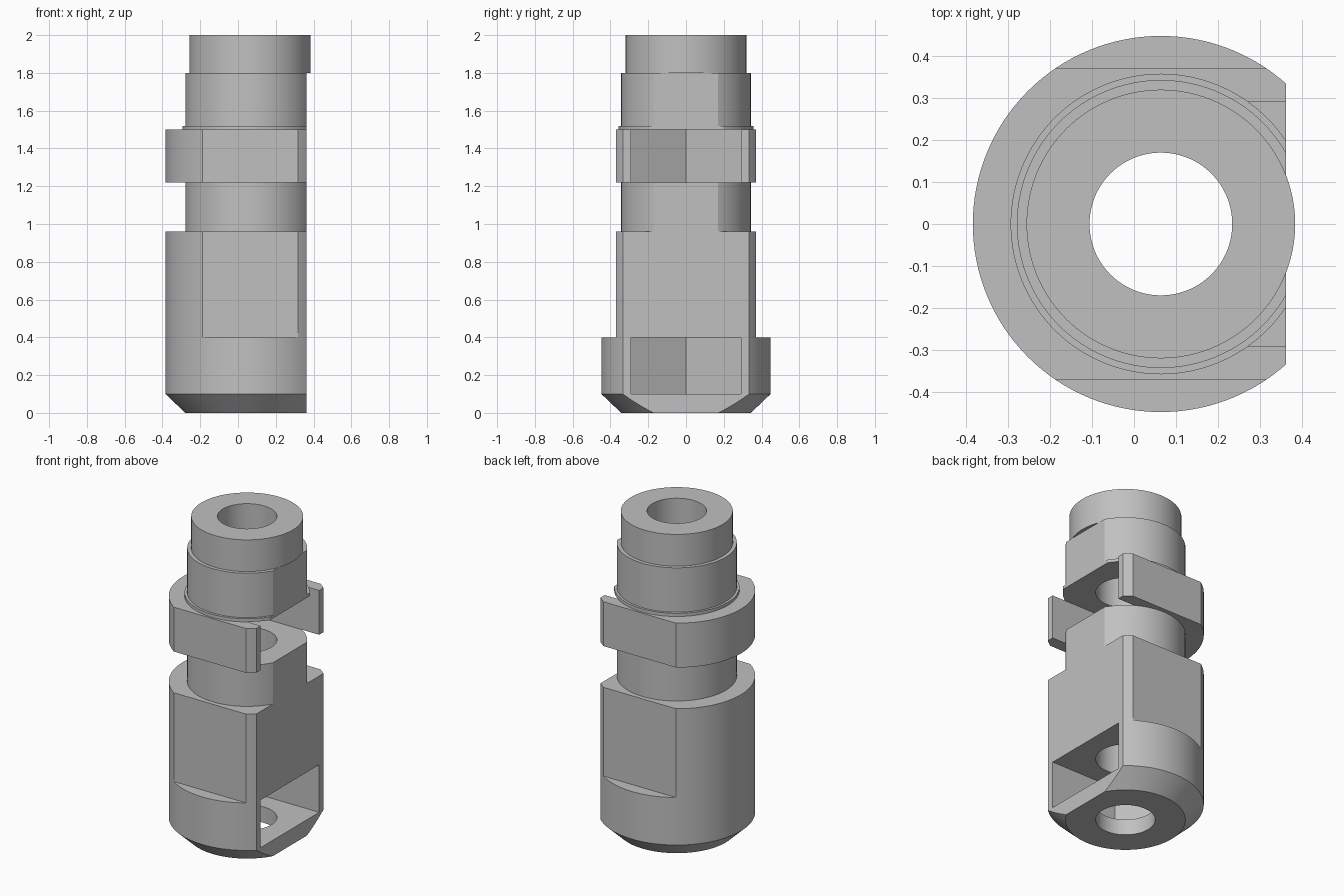
import bpy
import bmesh
from math import cos, sin, pi, radians

if "Cube" in bpy.data.objects:
    bpy.data.objects.remove(bpy.data.objects["Cube"], do_unlink=True)

AXIS_X = 0.064      # turning axis
CUT_X = 0.362       # flat side face
BODY_R, NECK_R, CAP_R, BORE_R = 0.448, 0.343, 0.32, 0.17
FLAT_Y = 0.37       # wrench flats
POCKET_Y = 0.292    # half width of the nut pockets
SEGMENTS = 128

grey = bpy.data.materials.new("plain_grey")
grey.use_nodes = True
colour = (0.53, 0.53, 0.53, 1)
grey.diffuse_color = colour
grey.node_tree.nodes["Principled BSDF"].inputs["Base Color"].default_value = colour


def make_object(name, bm):
    bmesh.ops.recalc_face_normals(bm, faces=bm.faces)
    mesh = bpy.data.meshes.new(name)
    bm.to_mesh(mesh)
    bm.free()
    mesh.materials.append(grey)
    obj = bpy.data.objects.new(name, mesh)
    bpy.context.collection.objects.link(obj)
    return obj


def lathe(name, profile):
    """Turn a closed (radius, z) profile about the axis."""
    bm = bmesh.new()
    rings = []
    for i in range(SEGMENTS):
        a = 2 * pi * i / SEGMENTS
        rings.append([bm.verts.new((AXIS_X + r * cos(a), r * sin(a), z)) for r, z in profile])
    n = len(profile)
    for i, ring in enumerate(rings):
        after = rings[(i + 1) % SEGMENTS]
        for j in range(n):
            k = (j + 1) % n
            bm.faces.new((ring[j], after[j], after[k], ring[k]))
    return make_object(name, bm)


def prism(name, outline, z0, z1):
    """Extrude an (x, y) outline from z0 to z1."""
    bm = bmesh.new()
    face = bm.faces.new([bm.verts.new((x, y, z0)) for x, y in outline])
    top = bmesh.ops.extrude_face_region(bm, geom=[face])["geom"]
    moved = [v for v in top if isinstance(v, bmesh.types.BMVert)]
    bmesh.ops.translate(bm, verts=moved, vec=(0, 0, z1 - z0))
    return make_object(name, bm)


def box(name, x0, x1, y0, y1, z0, z1):
    return prism(name, [(x0, y0), (x1, y0), (x1, y1), (x0, y1)], z0, z1)


def cut(target, cutter):
    cutter.hide_render = True
    bpy.context.view_layer.objects.active = target
    mod = target.modifiers.new("cut", "BOOLEAN")
    mod.operation = "DIFFERENCE"
    mod.solver = "EXACT"
    mod.object = cutter
    bpy.ops.object.modifier_apply(modifier=mod.name)
    bpy.data.objects.remove(cutter, do_unlink=True)


# Turned housing: chamfered base, neck, flange, thin ring, collar, cap and bore
housing = lathe("bored_housing", [
    (BORE_R, 0), (NECK_R, 0), (BODY_R, 0.1), (BODY_R, 0.96),
    (NECK_R, 0.96), (NECK_R, 1.22), (BODY_R, 1.22), (BODY_R, 1.5),
    (0.358, 1.5), (0.358, 1.52), (NECK_R, 1.52), (NECK_R, 1.8),
    (CAP_R, 1.8), (CAP_R, 2), (BORE_R, 2)])

# Wrench flats on the body and the flange, front and back
for side in (-1, 1):
    y0, y1 = sorted((side * FLAT_Y, side * 0.6))
    for z0, z1 in ((0.4, 0.96), (1.22, 1.5)):
        cut(housing, box("wrench_flat_cutter", -0.6, 0.6, y0, y1, z0, z1))

# Flat side face below the cap
cut(housing, box("side_face_cutter", CUT_X, 0.7, -0.7, 0.7, -0.1, 1.8))

# Nut pockets: half hexagon at the back, open towards the flat side
corner = POCKET_Y / cos(radians(30))
outline = [(AXIS_X - corner, 0), (AXIS_X - corner / 2, -POCKET_Y), (0.7, -POCKET_Y),
           (0.7, POCKET_Y), (AXIS_X - corner / 2, POCKET_Y)]
for z0, z1 in ((0.1, 0.4), (1.22, 1.5)):
    cut(housing, prism("nut_pocket_cutter", outline, z0, z1))

# Smooth turned surfaces, sharp machined edges
bpy.ops.object.select_all(action="DESELECT")
housing.select_set(True)
bpy.context.view_layer.objects.active = housing
bpy.ops.object.shade_smooth_by_angle(angle=radians(20))
